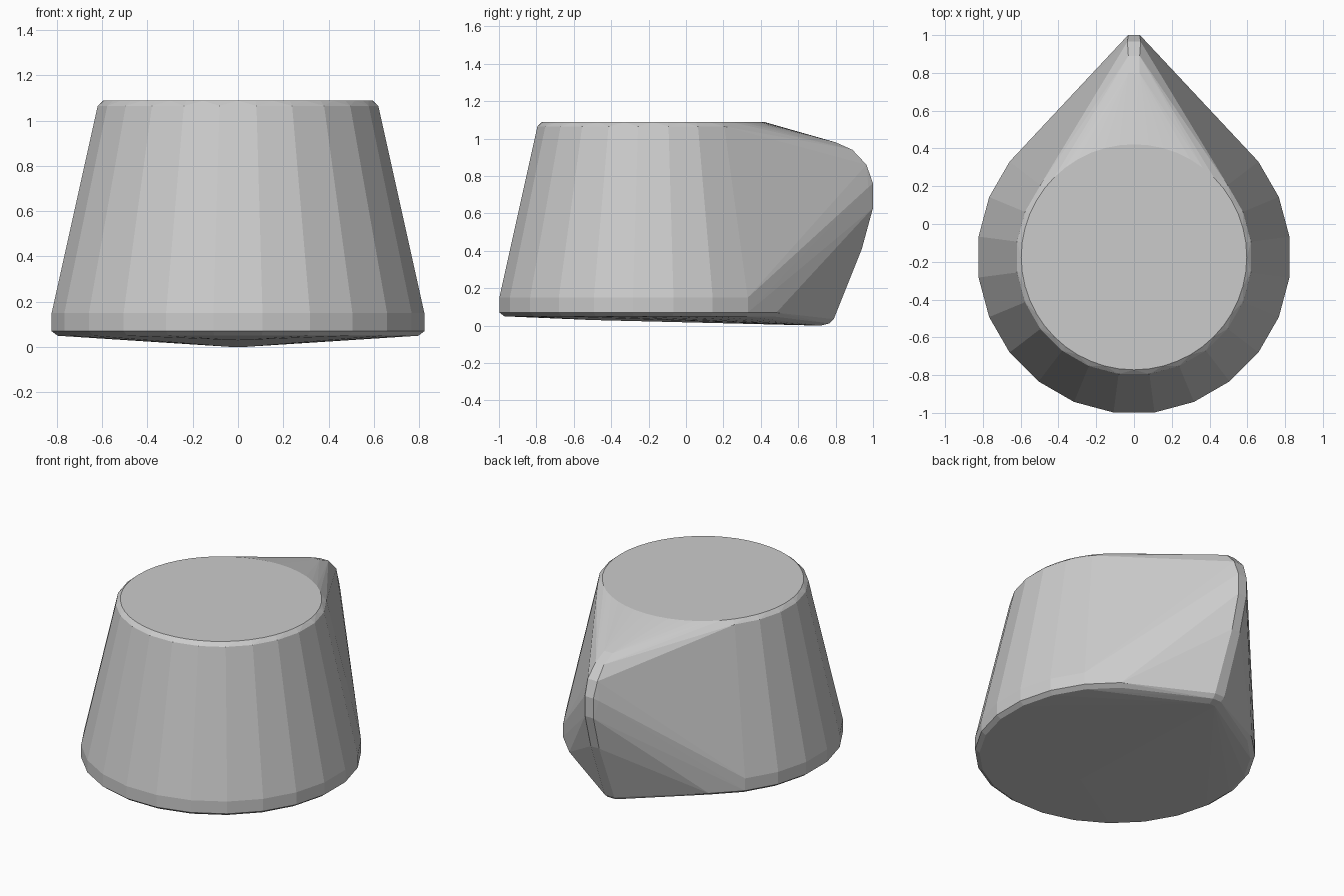
import bpy, bmesh
from math import sin, cos, pi

if "Cube" in bpy.data.objects:
    bpy.data.objects.remove(bpy.data.objects["Cube"])

CY = -0.175  # centre of the round body


def ring(bm, radius, z, sides, offset=0.0):
    for i in range(sides):
        a = 2 * pi * (i + offset) / sides
        bm.verts.new((radius * cos(a), CY + radius * sin(a), z))


bm = bmesh.new()

# round tapered body: chamfered base and rim
ring(bm, 0.803, 0.05, 24, 0.5)
ring(bm, 0.83, 0.07, 24, 0.5)
ring(bm, 0.83, 0.15, 24, 0.5)
ring(bm, 0.625, 1.065, 24, 0.5)
ring(bm, 0.597, 1.088, 48)

# pouring lip down to the toe of the base: half width, y, z
lip = [(0.03, 0.80, 0.98), (0.03, 0.89, 0.94), (0.035, 0.965, 0.86),
       (0.03, 1.0, 0.76), (0.03, 1.0, 0.63), (0.03, 0.94, 0.41),
       (0.035, 0.79, 0.035), (0.03, 0.765, 0.012), (0.02, 0.72, 0.0)]
for w, y, z in lip:
    for s in (-1, 1):
        bm.verts.new((s * w, y, z))
for s in (-1, 1):
    bm.verts.new((s * 0.055, 0.975, 0.74))
bm.verts.new((0, -0.5, 0.03))

# wrap everything in one tight faceted skin
res = bmesh.ops.convex_hull(bm, input=bm.verts[:])
loose = [v for v in bm.verts if not v.link_faces]
bmesh.ops.delete(bm, geom=loose, context='VERTS')
bmesh.ops.dissolve_limit(bm, angle_limit=0.01, verts=bm.verts[:], edges=bm.edges[:])
bmesh.ops.recalc_face_normals(bm, faces=bm.faces[:])

mesh = bpy.data.meshes.new("spouted_body")
bm.to_mesh(mesh)
bm.free()
body = bpy.data.objects.new("spouted_body", mesh)
bpy.context.collection.objects.link(body)
